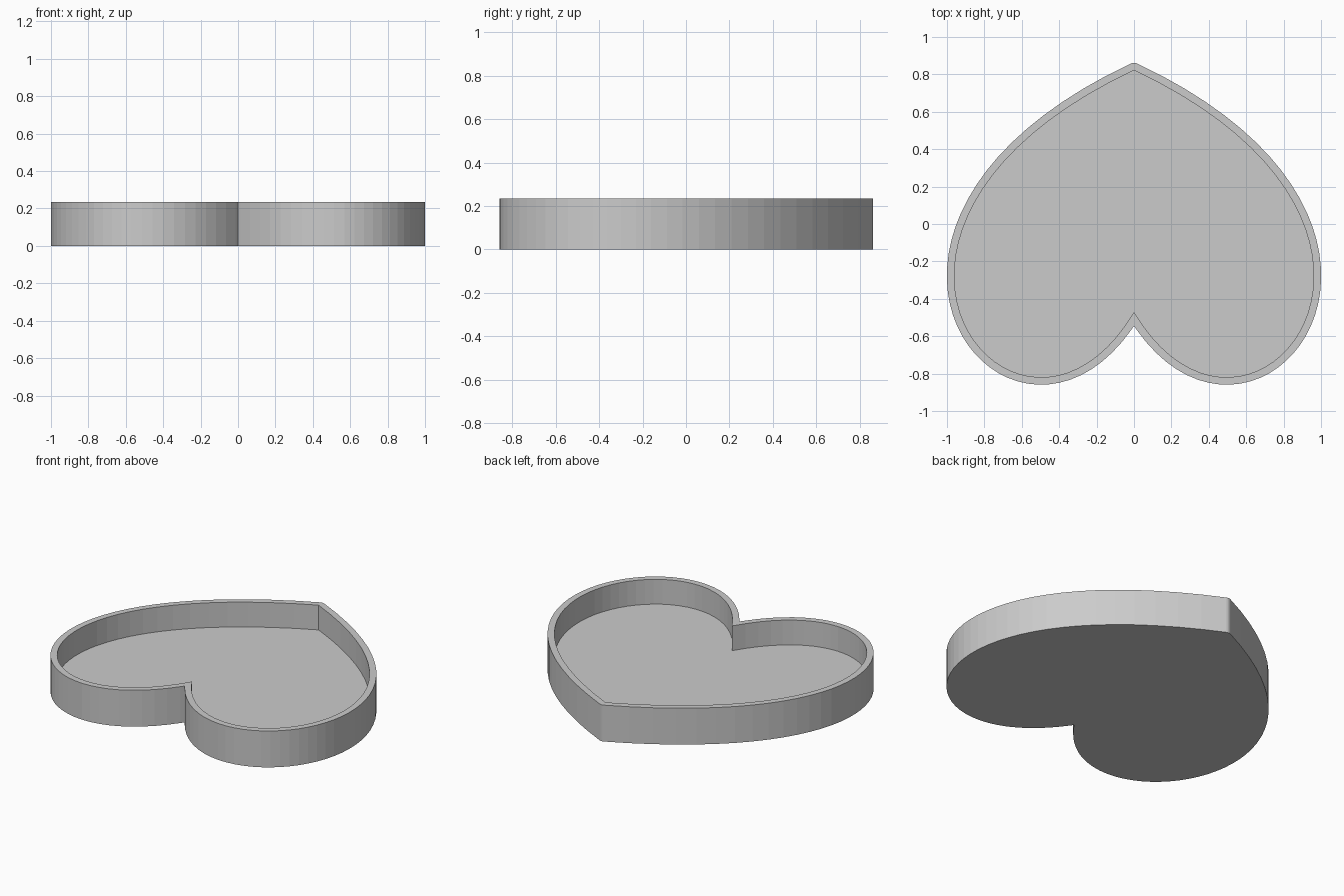
import bpy
import bmesh
import math
from mathutils import Vector

if "Cube" in bpy.data.objects:
    bpy.data.objects.remove(bpy.data.objects["Cube"], do_unlink=True)

HEIGHT, FLOOR, WALL = 0.235, 0.075, 0.04
STEPS = 40
NOTCH_Y = -0.545

# Bezier handles of the right half of the cavity outline, from tip to notch
P = [Vector(p) for p in ((0, 0.822), (1.82, -0.036), (0.605, -1.49), (0, -0.47))]


def point(t):
    s = 1 - t
    return P[0] * s**3 + P[1] * 3 * s * s * t + P[2] * 3 * s * t * t + P[3] * t**3


def normal(t):
    s = 1 - t
    d = (P[1] - P[0]) * s * s + (P[2] - P[1]) * 2 * s * t + (P[3] - P[2]) * t * t
    return Vector((-d.y, d.x)).normalized()


# Matching inner and outer points: rounded tip, then the side curve
pairs = []
n0 = normal(0)
tip_angle = math.atan2(n0.x, n0.y)
for i in range(4):
    a = tip_angle * i / 4
    pairs.append((P[0], P[0] + WALL * Vector((math.sin(a), math.cos(a)))))
for i in range(STEPS + 1):
    t = i / STEPS
    outer = point(t) + normal(t) * WALL
    if t > 0.5 and outer.x < 0.005:
        outer = Vector((0, NOTCH_Y))
    pairs.append((point(t), outer))

# Mirror to the other half to close the loop
flip = lambda v: Vector((-v.x, v.y))
pairs += [(flip(a), flip(b)) for a, b in reversed(pairs)]

# Heart-shaped tray: base, outer wall, rim, inner wall and floor
bm = bmesh.new()


def ring(side, z):
    return [bm.verts.new((p[side].x, p[side].y, z)) for p in pairs]


rings = [ring(1, 0), ring(1, HEIGHT), ring(0, HEIGHT), ring(0, FLOOR)]
count = len(pairs)
for low, high in zip(rings, rings[1:]):
    for i in range(count):
        j = (i + 1) % count
        bm.faces.new((low[i], low[j], high[j], high[i]))
bm.faces.new(rings[0])
bm.faces.new(rings[-1])
bmesh.ops.remove_doubles(bm, verts=bm.verts[:], dist=0.0005)
bmesh.ops.recalc_face_normals(bm, faces=bm.faces[:])

mesh = bpy.data.meshes.new("heart_tray")
bm.to_mesh(mesh)
bm.free()
tray = bpy.data.objects.new("heart_tray", mesh)
bpy.context.collection.objects.link(tray)

# Plain grey finish
grey = bpy.data.materials.new("plain_grey")
grey.use_nodes = True
color = (0.6, 0.6, 0.6, 1)
grey.diffuse_color = color
grey.node_tree.nodes["Principled BSDF"].inputs["Base Color"].default_value = color
mesh.materials.append(grey)
